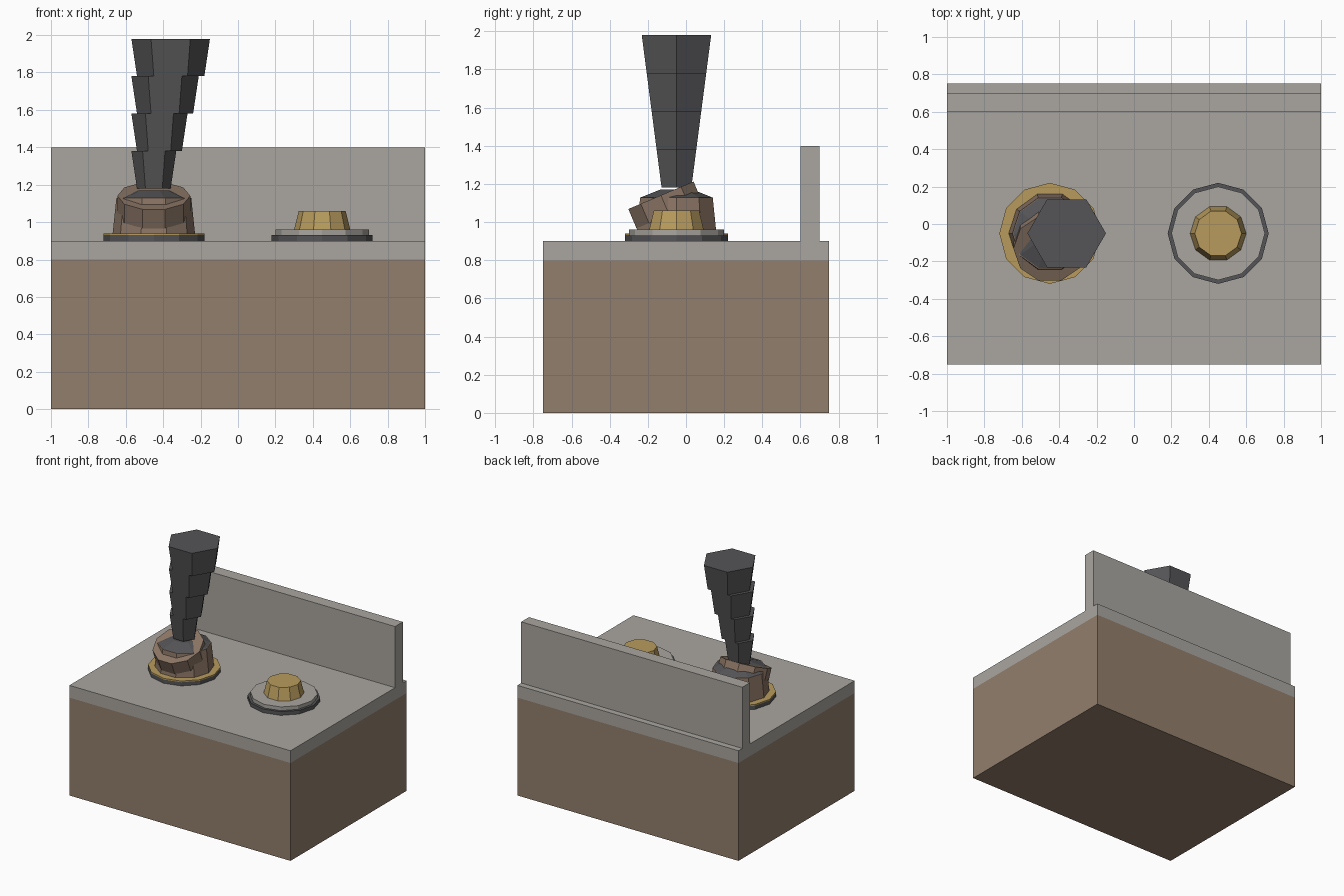
import bpy
from math import pi
from mathutils import Matrix

if "Cube" in bpy.data.objects:
    bpy.data.objects.remove(bpy.data.objects["Cube"])


def make_material(name, rgb):
    mat = bpy.data.materials.new(name)
    mat.use_nodes = True
    mat.diffuse_color = (*rgb, 1)
    mat.node_tree.nodes["Principled BSDF"].inputs["Base Color"].default_value = (*rgb, 1)
    return mat


stone = make_material("pale stone", (0.40, 0.38, 0.35))
wood = make_material("brown wood", (0.29, 0.21, 0.15))
clay = make_material("brown clay", (0.26, 0.18, 0.13))
iron = make_material("dark iron", (0.09, 0.09, 0.095))
brass = make_material("brass", (0.48, 0.33, 0.11))


def finish(name, mat):
    obj = bpy.context.object
    obj.name = name
    obj.data.materials.append(mat)
    return obj


def box(name, mat, y0, y1, z0, z1):
    bpy.ops.mesh.primitive_cube_add(size=1, location=(0, (y0 + y1) / 2, (z0 + z1) / 2))
    obj = finish(name, mat)
    obj.data.transform(Matrix.Diagonal((2, y1 - y0, z1 - z0, 1)))
    return obj


def frustum(name, mat, x, z0, z1, r0, r1, sides, y=-0.05):
    bpy.ops.mesh.primitive_cone_add(vertices=sides, radius1=r0, radius2=r1,
                                    depth=z1 - z0, location=(x, y, (z0 + z1) / 2))
    obj = finish(name, mat)
    # A corner of each polygon points sideways
    obj.data.transform(Matrix.Rotation(pi / 2, 4, "Z"))
    return obj


# Cabinet, worktop and back panel
box("cabinet", wood, -0.75, 0.75, 0, 0.8)
box("worktop", stone, -0.75, 0.75, 0.8, 0.9)
box("back_panel", stone, 0.6, 0.7, 0.9, 1.4)

# Burner bases
for side, x in (("right", -0.45), ("left", 0.45)):
    frustum(side + "_burner_base", iron, x, 0.9, 0.93, 0.27, 0.27, 12)

# Left burner plate and cap
frustum("burner_plate", stone, 0.45, 0.93, 0.96, 0.25, 0.25, 12)
frustum("burner_cap", brass, 0.45, 0.96, 1.06, 0.15, 0.125, 10)

# Right burner trim, pot, contents and tipped lid
frustum("burner_trim", brass, -0.45, 0.93, 0.94, 0.27, 0.27, 12)
frustum("pot", clay, -0.45, 0.94, 1.13, 0.22, 0.2, 10)
frustum("pot_contents", iron, -0.45, 1.13, 1.17, 0.195, 0.09, 10)
lid = frustum("tipped_lid", clay, -0.45, 1.035, 1.145, 0.195, 0.195, 10, y=-0.11)
lid.rotation_euler.x = 0.4

# Leaning smoke column of flared tiers
for i in range(4):
    r = 0.09 + 0.03 * i
    frustum(f"smoke_tier_{i + 1}", iron, -0.45 + 0.03 * i,
            1.18 + 0.2 * i, 1.38 + 0.2 * i, r, r + 0.03, 6)
